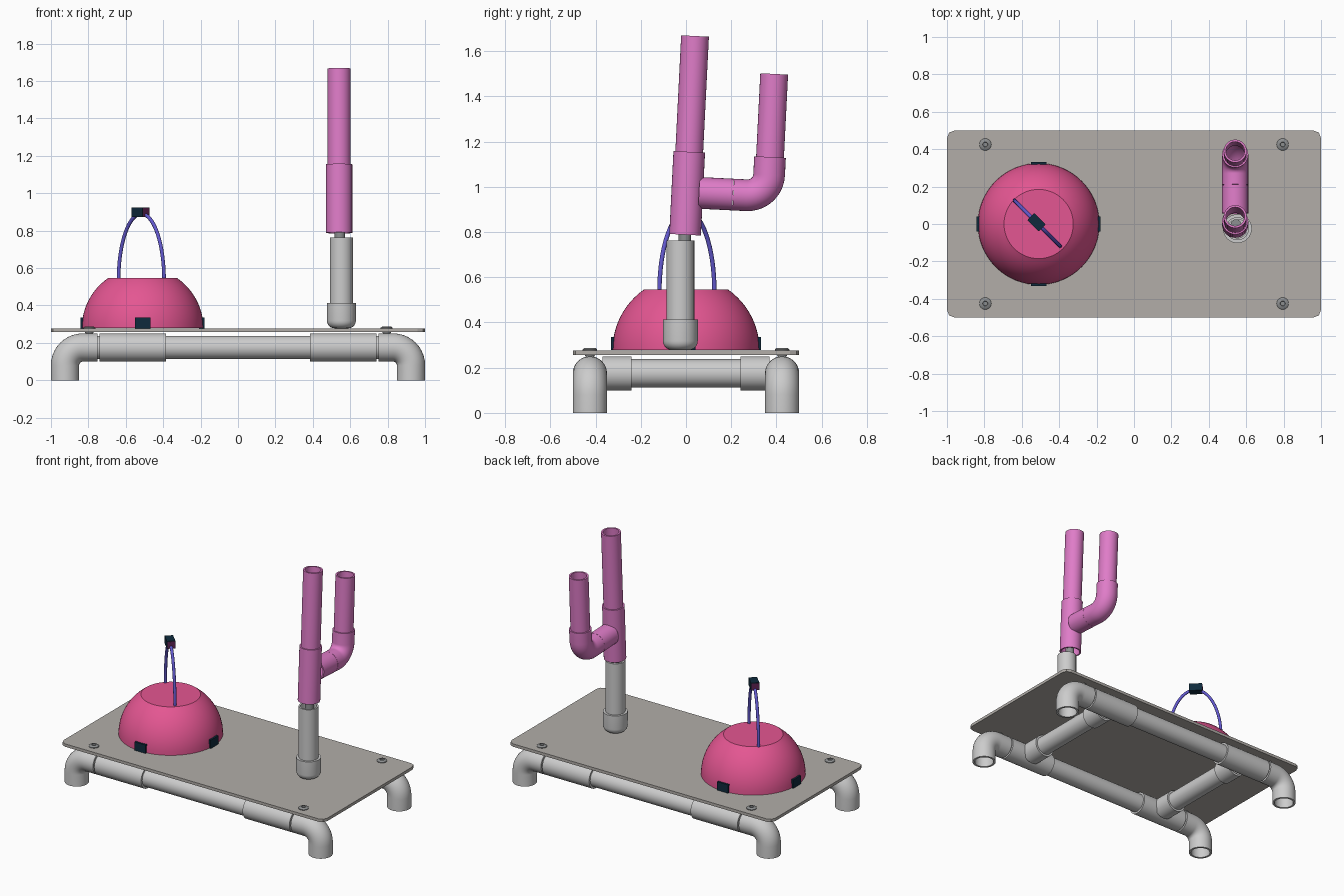
import bpy, bmesh, math
from mathutils import Vector, Matrix

if "Cube" in bpy.data.objects:
    bpy.data.objects.remove(bpy.data.objects["Cube"])


def material(name, srgb):
    m = bpy.data.materials.new(name)
    lin = [c / 12.92 if c <= 0.04045 else ((c + 0.055) / 1.055) ** 2.4 for c in (v / 255 for v in srgb)]
    m.diffuse_color = (*lin, 1)
    m.use_nodes = True
    m.node_tree.nodes["Principled BSDF"].inputs["Base Color"].default_value = m.diffuse_color
    return m


PLATE = material("warm_grey", (178, 174, 169))
PIPE = material("pipe_grey", (204, 204, 204))
METAL = material("metal_grey", (140, 142, 143))
ORCHID = material("orchid_pink", (223, 124, 200))
ROSE = material("rose_pink", (228, 86, 146))
NAVY = material("dark_navy", (14, 42, 60))
BLUE = material("cord_blue", (98, 88, 205))
PLUM = material("dark_plum", (96, 36, 84))


def finish(name, bm, mat, matrix=Matrix(), angle=35):
    bmesh.ops.recalc_face_normals(bm, faces=bm.faces)
    bm.transform(matrix)
    for f in bm.faces:
        f.smooth = True
    for e in bm.edges:
        e.smooth = e.is_manifold and e.calc_face_angle(0) < math.radians(angle)
    me = bpy.data.meshes.new(name)
    bm.to_mesh(me)
    bm.free()
    me.materials.append(mat)
    ob = bpy.data.objects.new(name, me)
    bpy.context.collection.objects.link(ob)
    return ob


def tube(name, pts, r, r_in, mat, side, matrix=Matrix(), n=32):
    """Sweep a ring along a planar path; side is the plane normal. r_in = 0 gives a solid rod."""
    bm = bmesh.new()
    pts = [Vector(p) for p in pts]
    side = Vector(side).normalized()

    def wall(rad):
        rings = []
        for i, p in enumerate(pts):
            t = (pts[min(i + 1, len(pts) - 1)] - pts[max(i - 1, 0)]).normalized()
            up = t.cross(side)
            rings.append([bm.verts.new(p + rad * (math.cos(a) * side + math.sin(a) * up))
                          for a in (2 * math.pi * k / n for k in range(n))])
        for a, b in zip(rings, rings[1:]):
            bridge(a, b)
        return rings

    def bridge(a, b):
        for k in range(n):
            bm.faces.new((a[k], a[(k + 1) % n], b[(k + 1) % n], b[k]))

    outer = wall(r)
    if r_in:
        inner = wall(r_in)
        bridge(outer[0], inner[0])
        bridge(outer[-1], inner[-1])
    else:
        bm.faces.new(outer[0])
        bm.faces.new(outer[-1])
    return finish(name, bm, mat, matrix)


def bend(start, corner, end, rad, seg=10):
    """Path from start to end with a rounded right-angle corner."""
    s, c, e = Vector(start), Vector(corner), Vector(end)
    u, v = (s - c).normalized(), (e - c).normalized()
    mid = c + rad * (u + v)
    arc = [mid - rad * (math.cos(a) * v + math.sin(a) * u)
           for a in (math.pi / 2 * k / seg for k in range(seg + 1))]
    return [s] + arc + [e]


def lathe(name, prof, mat, loc, n=48):
    bm = bmesh.new()
    vs = [bm.verts.new((x, 0, z)) for x, z in prof]
    es = [bm.edges.new(p) for p in zip(vs, vs[1:])]
    bmesh.ops.spin(bm, geom=vs + es, cent=(0, 0, 0), axis=(0, 0, 1), angle=2 * math.pi, steps=n)
    bmesh.ops.remove_doubles(bm, verts=bm.verts, dist=1e-5)
    return finish(name, bm, mat, Matrix.Translation(loc))


def box(name, size, mat, matrix, bevel_z=0):
    bm = bmesh.new()
    bmesh.ops.create_cube(bm, size=1, matrix=Matrix.Diagonal((*size, 1)))
    if bevel_z:
        ed = [e for e in bm.edges if abs(e.verts[0].co.z - e.verts[1].co.z) > 1e-4]
        bmesh.ops.bevel(bm, geom=ed, offset=bevel_z, segments=2, profile=0.5, affect='EDGES')
    return finish(name, bm, mat, matrix, 15)


T = Matrix.Translation
R, RP = 0.0755, 0.0625      # fitting and pipe radius
CZ, CY = 0.175, 0.425       # frame pipe height and side offset
TX = 0.5625                 # tee position

# Base plate
box("base_plate", (2, 1, 0.02), PLATE, T((0, 0, 0.267)), 0.04)

# Pipe frame under the plate
for sy, ny in ((-1, "front"), (1, "back")):
    y = sy * CY
    tube(f"{ny}_frame_pipe", [(-0.8, y, CZ), (0.8, y, CZ)], RP, 0.05, PIPE, (0, 1, 0))
    for sx, nx in ((-1, "left"), (1, "right")):
        tag = f"{ny}_{nx}"
        path = bend((sx * 0.925, y, 0), (sx * 0.925, y, CZ), (sx * 0.75, y, CZ), 0.095)
        tube(f"{tag}_elbow_leg", path, R, 0.0615, PIPE, (0, 1, 0))
        tube(f"{tag}_tee", [(sx * 0.74, y, CZ), (sx * 0.385, y, CZ)], R, 0.0615, PIPE, (0, 1, 0))
        tube(f"{tag}_tee_branch", [(sx * TX, y - sy * 0.055, CZ), (sx * TX, sy * 0.24, CZ)],
             R, 0.0615, PIPE, (1, 0, 0))
        # Screw with recessed socket
        lathe(f"{tag}_screw", [(0, 0.25), (0.02, 0.25), (0.032, 0.277), (0.032, 0.281), (0.026, 0.286),
                               (0.014, 0.288), (0.012, 0.28), (0, 0.28)], METAL, (sx * 0.795, y, 0), 24)
for sx, nx in ((-1, "left"), (1, "right")):
    tube(f"{nx}_cross_pipe", [(sx * TX, -0.36, CZ), (sx * TX, 0.36, CZ)], RP, 0.05, PIPE, (1, 0, 0))

# Grey post with rounded end cap
post = (0.553, -0.025, 0)
cap = [(0, 0.278)] + [(0.037 + 0.04 * math.sin(a), 0.318 - 0.04 * math.cos(a))
                      for a in (math.pi / 12 * k for k in range(7))]
lathe("post_cap", cap + [(0.077, 0.412), (0.06, 0.412)], PIPE, post)
lathe("post", [(0, 0.3), (0.0615, 0.3), (0.0615, 0.762), (0.05, 0.762), (0.05, 0.7), (0, 0.7)], PIPE, post)
tube("post_stud", [(0.545, -0.008, 0.69), (0.545, -0.003, 0.84)], 0.028, 0, METAL, (1, 0, 0))

# Pink branching tube, leaning slightly to the back
lean = T((0.541, -0.004, 0.788)) @ Matrix.Rotation(-0.05, 4, 'X')
X = (1, 0, 0)
tube("pink_tee", [(0, 0, 0), (0, 0, 0.367)], 0.07, 0.0605, ORCHID, X, lean)
tube("pink_tall_pipe", [(0, 0, 0.25), (0, 0, 0.88)], 0.0615, 0.05, ORCHID, X, lean)
tube("pink_tee_branch", [(0, 0.052, 0.188), (0, 0.203, 0.188)], 0.07, 0.0605, ORCHID, X, lean)
tube("pink_elbow", bend((0, 0.204, 0.188), (0, 0.358, 0.188), (0, 0.358, 0.362), 0.095),
     0.07, 0.0605, ORCHID, X, lean)
tube("pink_short_pipe", [(0, 0.358, 0.3), (0, 0.358, 0.73)], 0.0615, 0.05, ORCHID, X, lean)

# Dome with flat top
DX, DR = -0.51, 0.325
top = math.acos(0.185 / DR)
dome = [(DR * math.cos(top * k / 12), 0.279 + DR * math.sin(top * k / 12)) for k in range(13)]
lathe("dome", [(0, 0.279)] + dome + [(0, dome[-1][1])], ROSE, (DX, 0, 0), 64)

# Four dark clips around the dome rim
for k in range(4):
    m = T((DX, 0, 0.307)) @ Matrix.Rotation(k * math.pi / 2, 4, 'Z') @ T((0.317, 0, 0))
    box(f"dome_clip_{k + 1}", (0.03, 0.082, 0.058), NAVY, m)

# Cord handle on the diagonal, with its dark grip
d = Vector((1, -1, 0)).normalized()
base = Vector((-0.517, 0.004, 0.535))
arch = [base + d * 0.172 * math.cos(a) + Vector((0, 0, 0.355 * math.sin(a)))
        for a in (math.pi * k / 32 for k in range(33))]
tube("handle_cord", arch, 0.01, 0, BLUE, (1, 1, 0), n=12)
grip = T((-0.522, 0.009, 0.898)) @ Matrix.Rotation(-math.pi / 4, 4, 'Z')
box("handle_grip", (0.084, 0.053, 0.052), NAVY, grip)
for s, nm in ((-1, "back"), (1, "front")):
    box(f"{nm}_grip_end", (0.004, 0.045, 0.044), PLUM, grip @ T((s * 0.042, 0, 0)))
